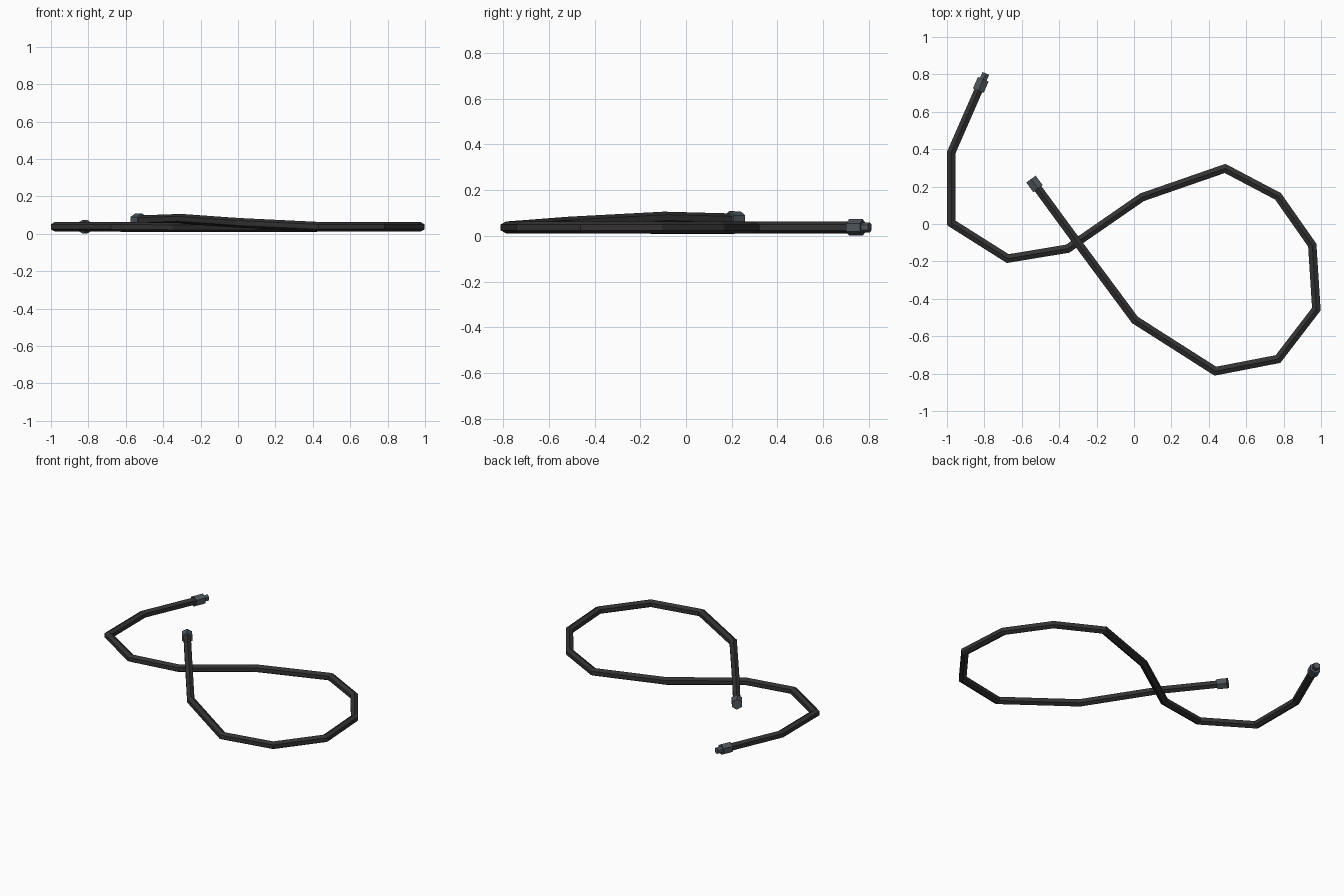
import bpy, bmesh, math
from mathutils import Vector

if "Cube" in bpy.data.objects:
    bpy.data.objects.remove(bpy.data.objects["Cube"])


def material(name, rgb):
    m = bpy.data.materials.new(name)
    m.diffuse_color = (*rgb, 1)
    m.use_nodes = True
    m.node_tree.nodes["Principled BSDF"].inputs["Base Color"].default_value = m.diffuse_color
    return m


rubber = material("black rubber", (0.034, 0.032, 0.032))
metal = material("grey metal", (0.075, 0.092, 0.105))


def sweep(name, points, radius, mat, sides=6):
    """Mitred hexagonal tube along a path, with an edge on top."""
    pts = [Vector(p) for p in points]
    bm = bmesh.new()
    rings = []
    for i, p in enumerate(pts):
        d_in = (p - pts[i - 1]).normalized() if i else (pts[1] - p).normalized()
        d_out = (pts[i + 1] - p).normalized() if i < len(pts) - 1 else d_in
        t = (d_in + d_out).normalized()
        side = t.cross(Vector((0, 0, 1))).normalized()
        up = side.cross(t)
        mitre = 1 / max(t.dot(d_in), 0.5)
        ring = []
        for k in range(sides):
            a = math.pi / 2 + 2 * math.pi * k / sides
            ring.append(bm.verts.new(p + side * (math.cos(a) * radius * mitre)
                                     + up * (math.sin(a) * radius)))
        rings.append(ring)
    for r0, r1 in zip(rings, rings[1:]):
        for k in range(sides):
            n = (k + 1) % sides
            bm.faces.new((r0[k], r0[n], r1[n], r1[k]))
    bm.faces.new(rings[0])
    bm.faces.new(rings[-1])
    bmesh.ops.recalc_face_normals(bm, faces=bm.faces[:])
    me = bpy.data.meshes.new(name)
    bm.to_mesh(me)
    bm.free()
    me.materials.append(mat)
    ob = bpy.data.objects.new(name, me)
    bpy.context.collection.objects.link(ob)
    return ob


# Hose: flat on the ground, then rising over itself at the crossing
G = 0.037
path = [(-0.825, 0.73, G), (-0.978, 0.38, G), (-0.976, 0.005, G),
        (-0.675, -0.185, G), (-0.355, -0.132, 0.034), (0.043, 0.143, 0.034),
        (0.487, 0.297, G), (0.77, 0.148, G), (0.953, -0.113, G),
        (0.975, -0.455, G), (0.77, -0.722, G), (0.435, -0.787, G),
        (0.005, -0.513, 0.058), (-0.305, -0.095, 0.08), (-0.525, 0.205, 0.072)]
sweep("hose", path, 0.026, rubber)


def along(end, prev, a, b):
    """Segment from a to b, measured past the end of the hose."""
    e, d = Vector(end), (Vector(end) - Vector(prev)).normalized()
    return [e + d * a, e + d * b]


# Male coupling with a narrower spigot
sweep("male_coupling", along(path[0], path[1], -0.018, 0.048), 0.036, metal)
sweep("male_spigot", along(path[0], path[1], 0.045, 0.082), 0.022, metal)

# Female coupling on the raised end
sweep("female_coupling", along(path[-1], path[-2], -0.02, 0.043), 0.036, metal)
